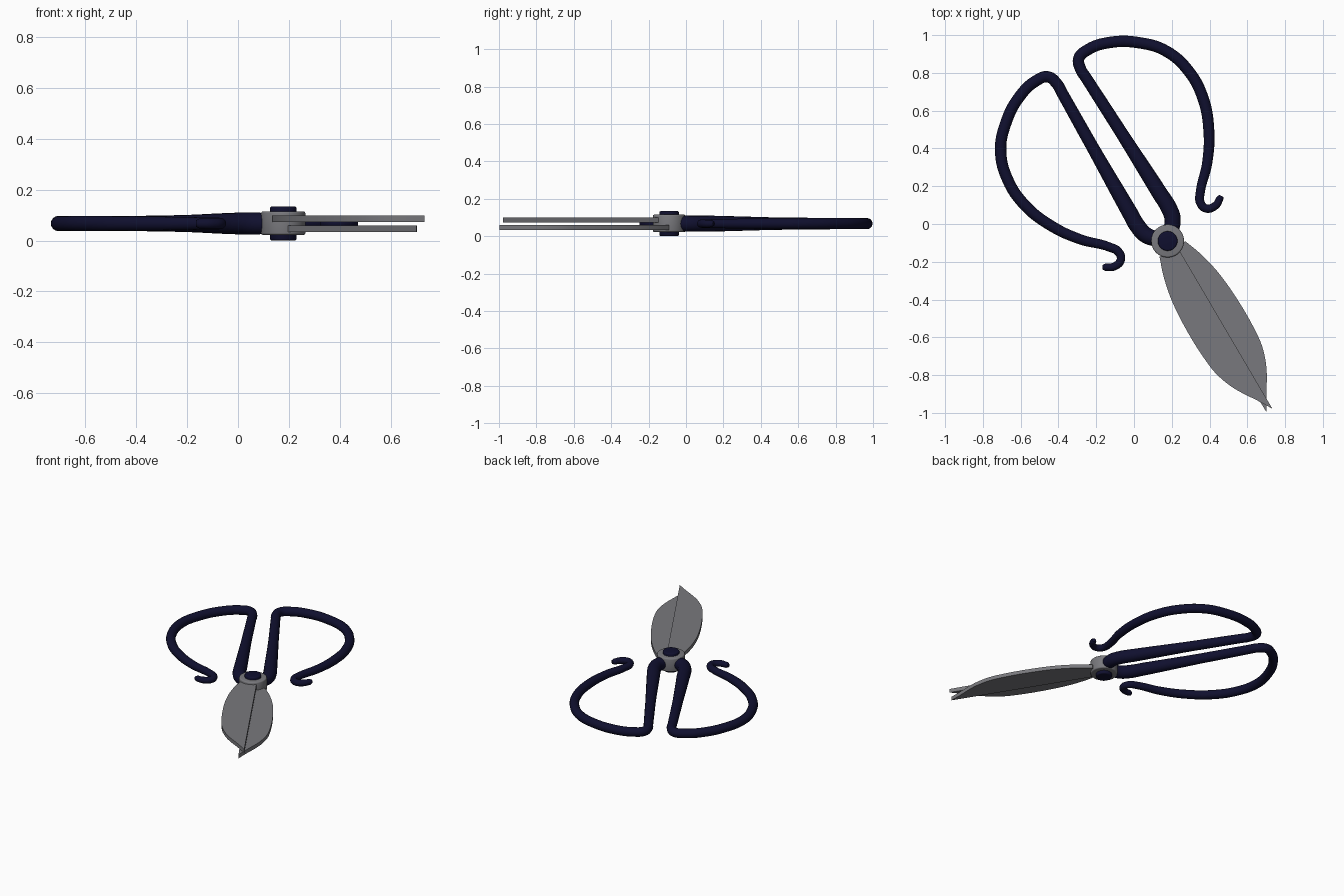
import bpy, bmesh, math
from mathutils import Vector

if "Cube" in bpy.data.objects:
    bpy.data.objects.remove(bpy.data.objects["Cube"])

# The shears are mirror-symmetric about an axis through the pivot
PIVOT = Vector((0.178, -0.09))
U = Vector((0.515, -0.857)).normalized()      # along the blades
V = Vector((U.y, -U.x))                       # sideways, towards the left handle


def material(name, rgb):
    m = bpy.data.materials.new(name)
    m.diffuse_color = (*rgb, 1)
    m.use_nodes = True
    m.node_tree.nodes["Principled BSDF"].inputs["Base Color"].default_value = m.diffuse_color
    return m


steel = material("steel grey", (0.19, 0.19, 0.205))
navy = material("dark navy", (0.005, 0.005, 0.028))


def finish(obj, mat, angle=35):
    obj.data.materials.append(mat)
    bpy.ops.object.select_all(action='DESELECT')
    obj.select_set(True)
    bpy.context.view_layer.objects.active = obj
    if obj.type == 'CURVE':
        bpy.ops.object.convert(target='MESH')
    bpy.ops.object.shade_smooth_by_angle(angle=math.radians(angle))


def mirror(p):
    r = Vector(p) - PIVOT
    return PIVOT + U * r.dot(U) - V * r.dot(V)


# Handles: tapered bent rods ending in a small hook (x, y, radius)
PATH = [(0.155, -0.085, .040), (0.065, -0.06, .043), (0.018, -0.01, .043),
        (-0.024, 0.063, .042), (-0.214, 0.397, .033), (-0.383, 0.698, .030),
        (-0.408, 0.742, .030), (-0.456, 0.779, .030), (-0.515, 0.760, .030),
        (-0.604, 0.677, .030), (-0.680, 0.53, .030), (-0.706, 0.386, .030),
        (-0.668, 0.233, .030), (-0.578, 0.10, .030), (-0.446, -0.005, .029),
        (-0.288, -0.08, .027), (-0.13, -0.122, .024), (-0.083, -0.147, .023),
        (-0.070, -0.19, .022), (-0.105, -0.225, .021), (-0.152, -0.229, .019),
        (-0.166, -0.229, .012)]


def handle(name, flip):
    cu = bpy.data.curves.new(name, 'CURVE')
    cu.dimensions = '3D'
    cu.bevel_depth = 1.0
    cu.bevel_resolution = 6
    cu.resolution_u = 8
    cu.use_fill_caps = True
    sp = cu.splines.new('BEZIER')
    sp.bezier_points.add(len(PATH) - 1)
    for bp, (x, y, r) in zip(sp.bezier_points, PATH):
        p = mirror((x, y)) if flip else (x, y)
        bp.co = (p[0], p[1], 0.067)
        bp.radius = r
        bp.handle_left_type = bp.handle_right_type = 'AUTO'
    obj = bpy.data.objects.new(name, cu)
    bpy.context.collection.objects.link(obj)
    finish(obj, navy, 50)


handle("left_handle", False)
handle("right_handle", True)

# Blades: leaf-shaped half outlines (along, sideways), extruded flat
EDGE = [(0.05, 0.08), (0.15, 0.115), (0.27, 0.142), (0.40, 0.155), (0.54, 0.158),
        (0.65, 0.153), (0.73, 0.143), (0.81, 0.118), (0.88, 0.084),
        (0.97, 0.027), (1.047, -0.018)]


def smooth_line(pts, n=4):
    p = [Vector(q) for q in pts]
    p = [2 * p[0] - p[1]] + p + [2 * p[-1] - p[-2]]
    out = []
    for a, b, c, d in zip(p, p[1:], p[2:], p[3:]):
        for k in range(n):
            t = k / n
            out.append(0.5 * (2 * b + (c - a) * t + (2 * a - 5 * b + 4 * c - d) * t * t
                              + (3 * b - a - 3 * c + d) * t ** 3))
    return out + [p[-2]]


def blade(name, side, z0, z1):
    outline = smooth_line(EDGE) + [Vector((0.05, -0.028))]
    bm = bmesh.new()
    vs = []
    for q in outline:
        w = PIVOT + U * q.x + V * q.y * side
        vs.append(bm.verts.new((w.x, w.y, z0)))
    f = bm.faces.new(vs)
    ext = bmesh.ops.extrude_face_region(bm, geom=[f])
    bmesh.ops.translate(bm, vec=(0, 0, z1 - z0),
                        verts=[e for e in ext['geom'] if isinstance(e, bmesh.types.BMVert)])
    bmesh.ops.recalc_face_normals(bm, faces=bm.faces)
    me = bpy.data.meshes.new(name)
    bm.to_mesh(me)
    bm.free()
    obj = bpy.data.objects.new(name, me)
    bpy.context.collection.objects.link(obj)
    finish(obj, steel)


blade("upper_blade", 1, 0.073, 0.099)
blade("lower_blade", -1, 0.034, 0.060)


# Pivot: steel hub with a navy rivet through it
def disc(name, radius, z0, z1, bevel, mat):
    bpy.ops.mesh.primitive_cylinder_add(vertices=48, radius=radius, depth=z1 - z0,
                                        location=(PIVOT.x, PIVOT.y, (z0 + z1) / 2))
    obj = bpy.context.object
    obj.name = name
    mod = obj.modifiers.new("rounded rim", 'BEVEL')
    mod.width = bevel
    mod.segments = 3
    bpy.ops.object.modifier_apply(modifier=mod.name)
    finish(obj, mat)


disc("pivot_hub", 0.087, 0.022, 0.115, 0.008, steel)
disc("pivot_rivet", 0.052, 0.0, 0.134, 0.008, navy)
